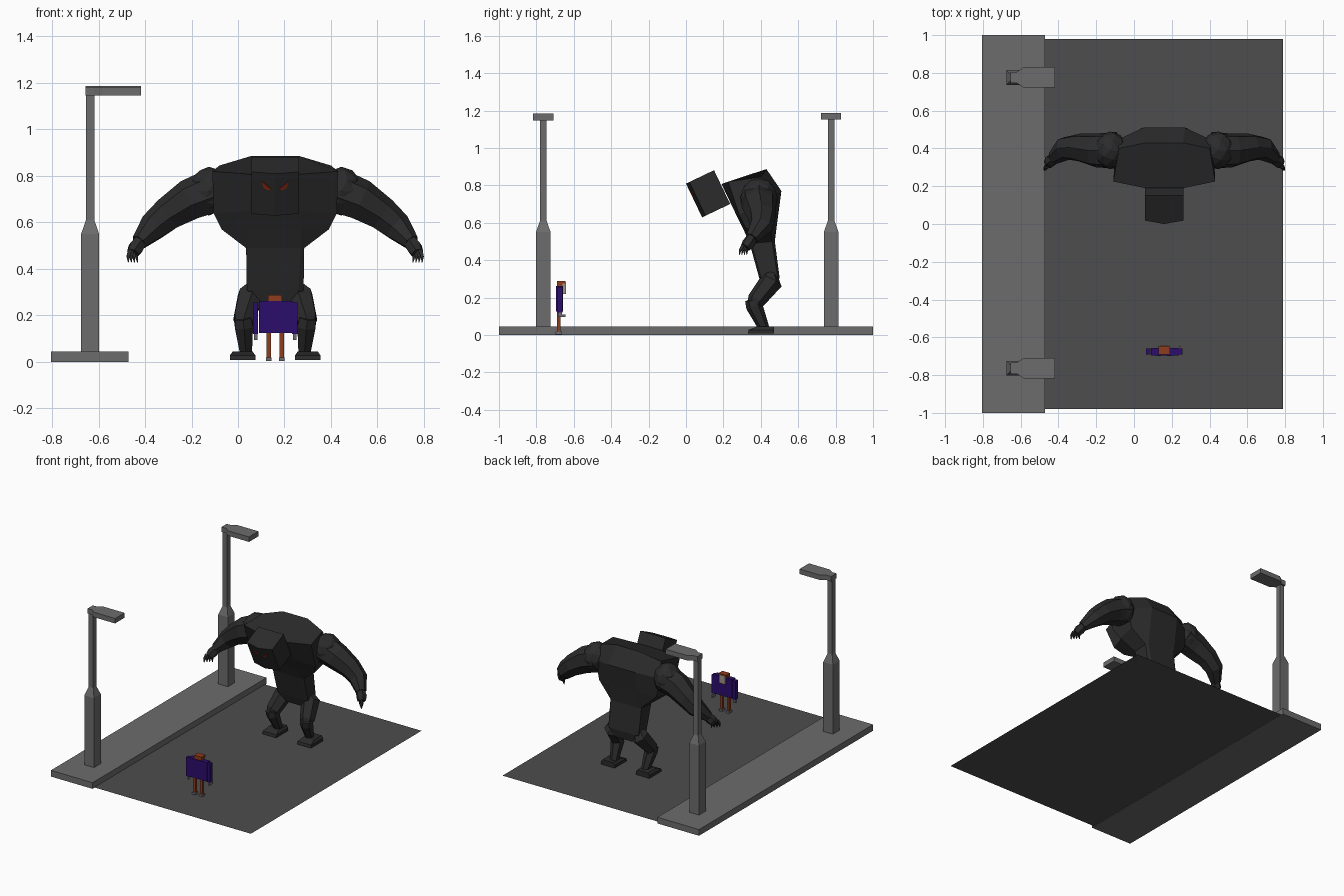
import bpy, bmesh, math
from mathutils import Vector, Matrix

if "Cube" in bpy.data.objects:
    bpy.data.objects.remove(bpy.data.objects["Cube"])

def material(name, rgb):
    m = bpy.data.materials.new(name)
    m.diffuse_color = (*rgb, 1)
    m.use_nodes = True
    m.node_tree.nodes["Principled BSDF"].inputs["Base Color"].default_value = m.diffuse_color
    return m

CONCRETE = material("concrete grey", (0.15, 0.15, 0.15))
ASPHALT = material("asphalt", (0.075, 0.075, 0.075))
HIDE = material("dark hide", (0.024, 0.024, 0.024))
RED = material("eye red", (0.25, 0.02, 0.004))
PURPLE = material("purple cloth", (0.025, 0.004, 0.15))
ORANGE = material("rust orange", (0.27, 0.045, 0.012))
SKIN = material("pale skin", (0.35, 0.30, 0.24))
GREY = material("glove grey", (0.16, 0.15, 0.17))

CX = 0.16  # centre line of the creature and the person

def make(name, verts, faces, mat):
    me = bpy.data.meshes.new(name)
    me.from_pydata([tuple(v) for v in verts], [], faces)
    bm = bmesh.new()
    bm.from_mesh(me)
    bmesh.ops.recalc_face_normals(bm, faces=bm.faces)
    bm.to_mesh(me)
    bm.free()
    me.materials.append(mat)
    ob = bpy.data.objects.new(name, me)
    bpy.context.collection.objects.link(ob)
    return ob

def loft(name, loops, mat):
    n = len(loops[0])
    verts = [v for lp in loops for v in lp]
    faces = [(i * n + j, i * n + (j + 1) % n, (i + 1) * n + (j + 1) % n, (i + 1) * n + j)
             for i in range(len(loops) - 1) for j in range(n)]
    faces += [tuple(range(n)), tuple(range(len(verts) - n, len(verts)))]
    return make(name, verts, faces, mat)

def rect(x0, x1, y0, y1, z):
    return [(x0, y0, z), (x1, y0, z), (x1, y1, z), (x0, y1, z)]

def box(name, x, y, z, mat):
    return loft(name, [rect(*x, *y, z[0]), rect(*x, *y, z[1])], mat)

def tube(name, path, mat, n=6, side=1):
    """Loft round sections (x, y, z, radius) along a path; side=-1 mirrors it."""
    pts = [Vector(p[:3]) for p in path]
    loops = []
    for i, p in enumerate(pts):
        d = (pts[min(i + 1, len(pts) - 1)] - pts[max(i - 1, 0)]).normalized()
        u = d.cross(Vector((0, 1, 0))).normalized()
        v = u.cross(d)
        ring = [p + path[i][3] * (u * math.cos(a) + v * math.sin(a))
                for a in (2 * math.pi * (k + 0.5) / n for k in range(n))]
        loops.append([(CX + side * (q.x - CX), q.y, q.z) for q in ring])
    return loft(name, loops, mat)

# Ground
box("pavement", (-0.805, -0.47), (-1, 1), (0, 0.045), CONCRETE)
make("road", rect(-0.47, 0.79, -0.98, 0.98, 0.003), [(0, 1, 2, 3)], ASPHALT)

# Street lamps
for y, top in ((-0.763, 1.183), (0.776, 1.188)):
    loft("lamp_post", [rect(-0.636 - h, -0.636 + h, y - h, y + h, z) for h, z in
                       ((0.039, 0.045), (0.039, 0.55), (0.018, 0.61), (0.018, top - 0.035))], CONCRETE)
    outline = [(-0.655, -0.03), (-0.62, -0.03), (-0.585, -0.054), (-0.417, -0.054),
               (-0.417, 0.054), (-0.585, 0.054), (-0.62, 0.03), (-0.655, 0.03)]
    loft("lamp_head", [[(px, y + py, z) for px, py in outline] for z in (top - 0.036, top)], CONCRETE)

# Creature torso: eight-sided sections (y, z) for inner front, outer front, outer back, inner back
def section(half_in, half_front, half_back, f, of, ob, b):
    right = [(half_in, *f), (half_front, *of), (half_back, *ob), (half_in, *b)]
    return [(CX + x, y, z) for x, y, z in right] + [(CX - x, y, z) for x, y, z in reversed(right)]

loft("torso", [
    section(0.10, 0.27, 0.24, (0.19, 0.807), (0.225, 0.82), (0.40, 0.845), (0.43, 0.887)),
    section(0.11, 0.265, 0.26, (0.265, 0.65), (0.285, 0.64), (0.44, 0.74), (0.51, 0.77)),
    section(0.11, 0.23, 0.23, (0.305, 0.57), (0.32, 0.57), (0.44, 0.60), (0.49, 0.62)),
    section(0.11, 0.125, 0.125, (0.34, 0.49), (0.35, 0.49), (0.46, 0.50), (0.475, 0.50)),
    section(0.10, 0.122, 0.122, (0.39, 0.31), (0.40, 0.31), (0.49, 0.31), (0.50, 0.31)),
    section(0.07, 0.08, 0.08, (0.41, 0.25), (0.415, 0.25), (0.48, 0.25), (0.49, 0.25)),
], HIDE)

# Creature head with a creased face, tilted forward, and its eyes
tilt = Matrix.Translation((CX, 0.118, 0.755)) @ Matrix.Rotation(math.radians(25.5), 4, 'X')
plan = [(-0.102, -0.063), (0, -0.083), (0.102, -0.063), (0.102, 0.083), (-0.102, 0.083)]
loft("head", [[tilt @ Vector((x, y, z)) for x, y in plan] for z in (-0.1, 0.1)], HIDE)
for s in (-1, 1):
    shape = [(0.017, 0.026), (0.058, 0.06), (0.05, 0.03), (0.03, 0.02)]
    loft("eye", [[tilt @ Vector((s * x, -0.083 + 0.196 * x + off, z)) for x, z in shape]
                 for off in (-0.004, 0.002)], RED)

for s in (1, -1):
    # Shoulder
    bm = bmesh.new()
    bmesh.ops.create_icosphere(bm, subdivisions=2, radius=1)
    bmesh.ops.transform(bm, verts=bm.verts, matrix=Matrix.Translation((CX - s * 0.285, 0.39, 0.735))
                        @ Matrix.Diagonal((0.09, 0.1, 0.105, 1)))
    me = bpy.data.meshes.new("shoulder")
    bm.to_mesh(me)
    bm.free()
    me.materials.append(HIDE)
    bpy.context.collection.objects.link(bpy.data.objects.new("shoulder", me))
    # Arm, hand and clawed fingers
    tube("arm", [(-0.10, 0.39, 0.735, 0.10), (-0.205, 0.39, 0.695, 0.092), (-0.30, 0.405, 0.635, 0.075),
                 (-0.365, 0.40, 0.58, 0.064), (-0.425, 0.35, 0.515, 0.036)], HIDE, 7, s)
    tube("hand", [(-0.415, 0.355, 0.525, 0.03), (-0.44, 0.335, 0.49, 0.036),
                  (-0.452, 0.318, 0.468, 0.028)], HIDE, 6, s)
    for k in range(4):
        t = k / 3
        tube("finger", [(-0.465 + 0.03 * t, 0.305 + 0.03 * t, 0.48, 0.012),
                        (-0.472 + 0.035 * t, 0.29 + 0.035 * t, 0.455, 0.01),
                        (-0.472 + 0.04 * t, 0.285 + 0.04 * t, 0.428, 0.002)], HIDE, 4, s)
    # Leg
    tube("thigh", [(0.075, 0.45, 0.33, 0.035), (0.055, 0.455, 0.285, 0.062),
                   (0.025, 0.375, 0.185, 0.05), (0.022, 0.36, 0.16, 0.036)], HIDE, 6, s)
    tube("shin", [(0.02, 0.355, 0.19, 0.04), (0.025, 0.365, 0.155, 0.045),
                  (0.035, 0.42, 0.03, 0.028)], HIDE, 6, s)
    xs = sorted((CX - s * 0.195, CX - s * 0.085))
    loft("foot", [rect(*xs, 0.33, 0.47, 0.008), rect(*xs, 0.335, 0.47, 0.028),
                  rect(xs[0] + 0.012, xs[1] - 0.012, 0.38, 0.47, 0.045)], HIDE)

# Small person facing the creature
box("coat", (0.09, 0.237), (-0.695, -0.657), (0.125, 0.262), PURPLE)
box("face", (0.137, 0.183), (-0.668, -0.642), (0.22, 0.28), SKIN)
box("hair_top", (0.13, 0.19), (-0.69, -0.645), (0.275, 0.288), ORANGE)
box("hair_back", (0.13, 0.19), (-0.69, -0.66), (0.22, 0.276), ORANGE)
for s in (-1, 1):
    def span(a, b):
        return sorted((CX + s * a, CX + s * b))
    box("sleeve", span(0.073, 0.096), (-0.69, -0.66), (0.12, 0.255), PURPLE)
    box("hand_small", span(0.077, 0.092), (-0.685, -0.662), (0.095, 0.12), GREY)
    box("leg_small", span(0.018, 0.037), (-0.69, -0.671), (0.018, 0.126), ORANGE)
    box("shoe", span(0.016, 0.04), (-0.698, -0.664), (0.004, 0.02), GREY)
box("held_item", (0.238, 0.25), (-0.664, -0.645), (0.095, 0.11), GREY)
